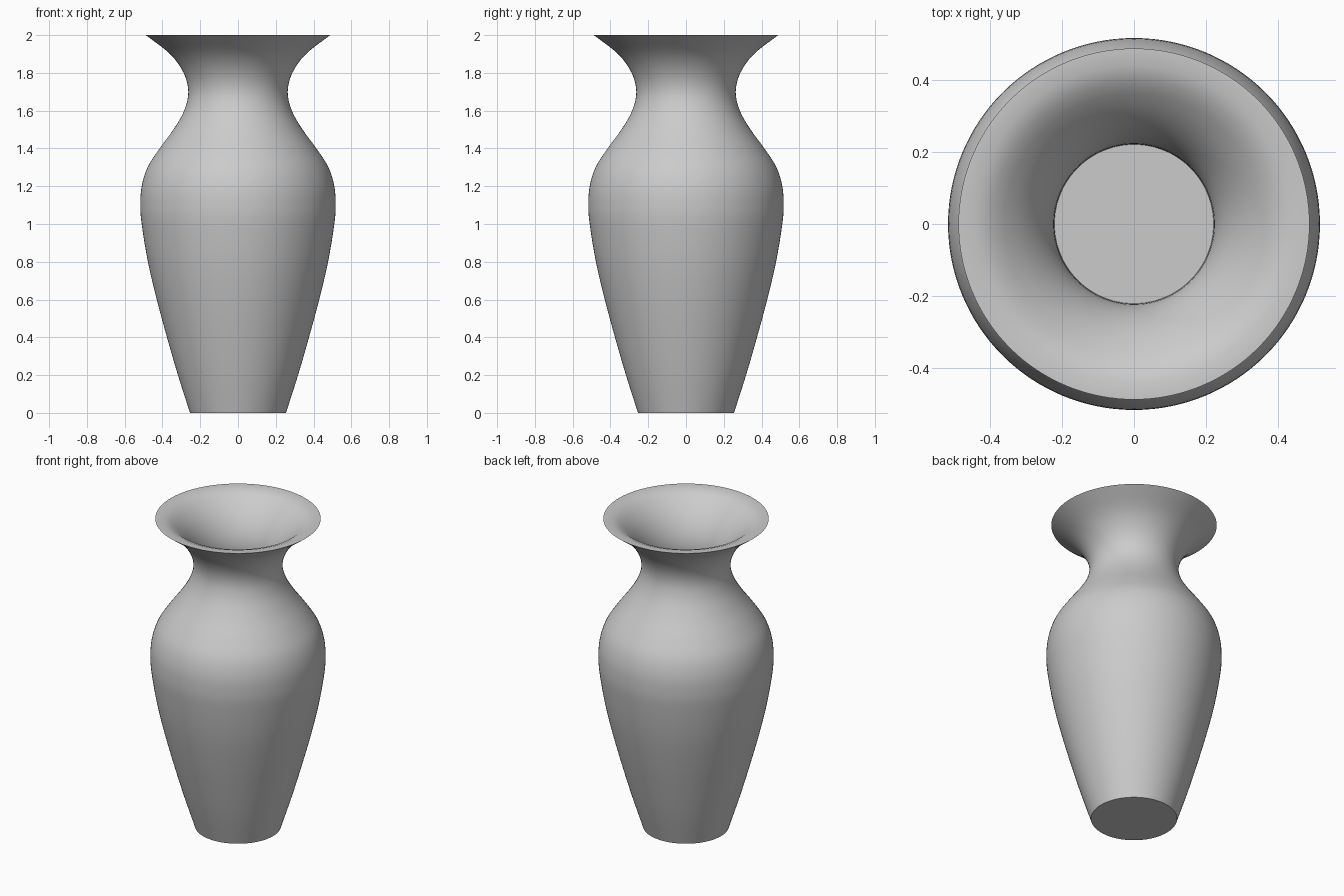
import bpy, bmesh, math
from mathutils import Vector

cube = bpy.data.objects.get("Cube")
if cube:
    bpy.data.objects.remove(cube, do_unlink=True)

WALL = 0.041
SEGMENTS = 128
STEPS = 4

# Outer silhouette: radius, height
OUTER = [(0.254, 0), (0.318, 0.2), (0.376, 0.4), (0.43, 0.6), (0.477, 0.8),
         (0.51, 1.0), (0.517, 1.1), (0.51, 1.2), (0.479, 1.3), (0.415, 1.4),
         (0.342, 1.5), (0.285, 1.6), (0.263, 1.7), (0.288, 1.8),
         (0.36, 1.9), (0.488, 2.0)]


def smooth_path(points):
    """Catmull-Rom curve through the points."""
    p = [Vector(q) for q in points]
    p = [2 * p[0] - p[1]] + p + [2 * p[-1] - p[-2]]
    path = []
    for a, b, c, d in zip(p, p[1:], p[2:], p[3:]):
        for i in range(STEPS):
            t = i / STEPS
            path.append(0.5 * (2 * b + (c - a) * t + (2 * a - 5 * b + 4 * c - d) * t**2
                               + (3 * b - a - 3 * c + d) * t**3))
    return path + [p[-2]]


def inset_path(path):
    """Inner wall, offset along the normal, between floor and rim."""
    inner = []
    for i, q in enumerate(path):
        d = (path[min(i + 1, len(path) - 1)] - path[max(i - 1, 0)]).normalized()
        r = q + Vector((-d.y, d.x)) * WALL
        if WALL + 0.01 < r.y < 1.985:
            inner.append(r)
    floor = Vector((inner[0].x - 0.01, WALL))
    return [floor] + inner + [Vector((0.44, 2.0))]


outer = smooth_path(OUTER)
inner = inset_path(outer)
profile = [Vector((0, 0))] + outer + inner[::-1] + [Vector((0, WALL))]

# Lathe the closed wall section around the vertical axis
bm = bmesh.new()
verts = [bm.verts.new((p.x, 0, p.y)) for p in profile]
edges = [bm.edges.new(pair) for pair in zip(verts, verts[1:])]
bmesh.ops.spin(bm, geom=verts + edges, cent=(0, 0, 0), axis=(0, 0, 1),
               angle=math.tau, steps=SEGMENTS)
bmesh.ops.remove_doubles(bm, verts=bm.verts, dist=0.0005)
bmesh.ops.recalc_face_normals(bm, faces=bm.faces)
mesh = bpy.data.meshes.new("vase")
bm.to_mesh(mesh)
bm.free()
vase = bpy.data.objects.new("vase", mesh)
bpy.context.collection.objects.link(vase)

# Plain grey clay
clay = bpy.data.materials.new("grey clay")
clay.use_nodes = True
color = (0.6, 0.6, 0.6, 1)
clay.diffuse_color = color
clay.node_tree.nodes["Principled BSDF"].inputs["Base Color"].default_value = color
mesh.materials.append(clay)

# Smooth walls with crisp rim and foot
bpy.context.view_layer.objects.active = vase
vase.select_set(True)
bpy.ops.object.shade_smooth_by_angle(angle=math.radians(35))
